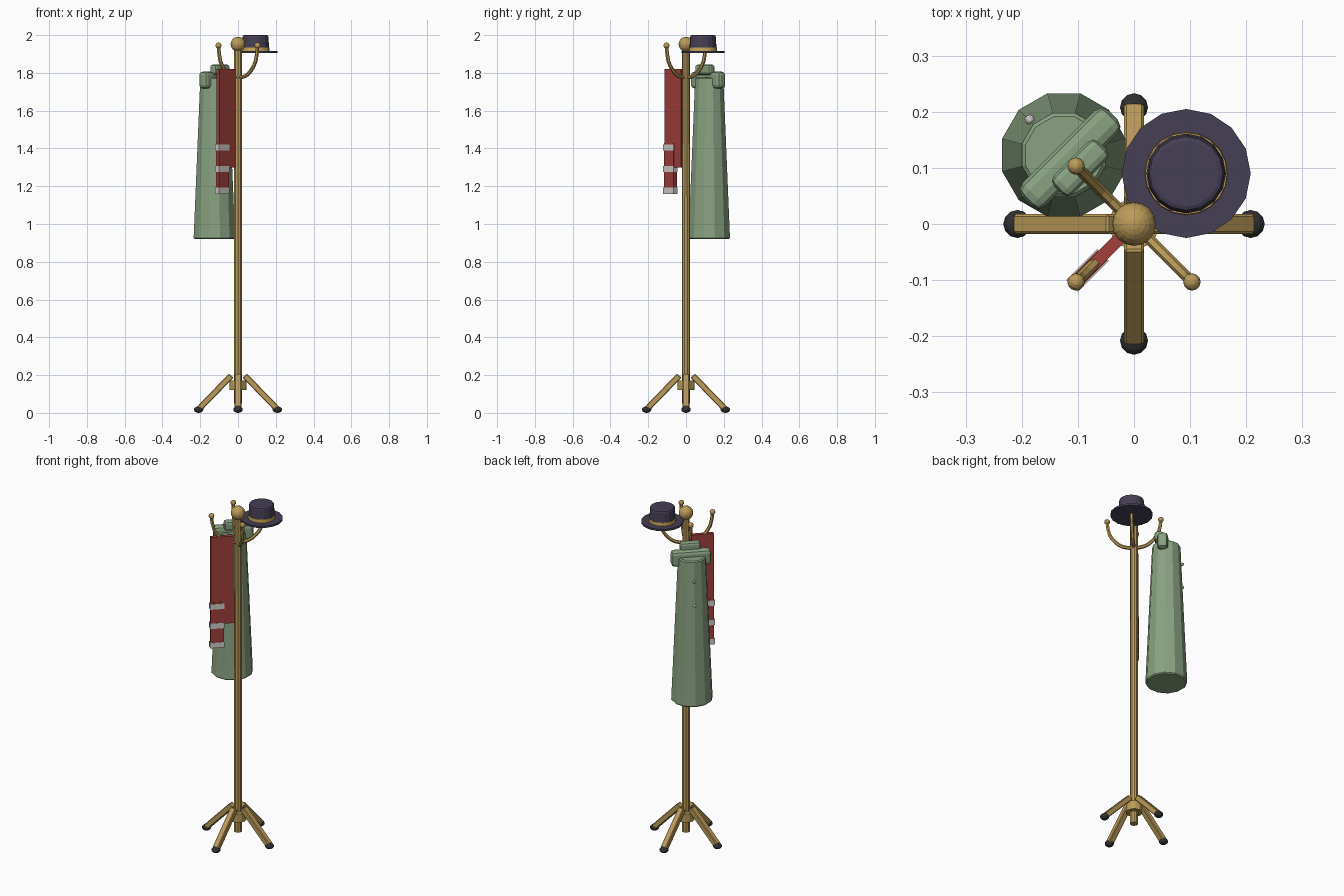
import bpy, math
from mathutils import Vector

if "Cube" in bpy.data.objects:
    bpy.data.objects.remove(bpy.data.objects["Cube"])

D = math.sqrt(0.5)


def material(name, r, g, b):
    m = bpy.data.materials.new(name)
    m.diffuse_color = (r, g, b, 1)
    m.use_nodes = True
    m.node_tree.nodes["Principled BSDF"].inputs["Base Color"].default_value = m.diffuse_color
    return m


WOOD = material("wood", 0.50, 0.33, 0.10)
RUBBER = material("rubber", 0.03, 0.03, 0.03)
GREEN = material("coat_cloth", 0.25, 0.36, 0.22)
RED = material("scarf_cloth", 0.36, 0.05, 0.045)
PALE = material("pale_trim", 0.65, 0.63, 0.60)
NAVY = material("hat_felt", 0.06, 0.05, 0.09)
GOLD = material("hat_ribbon", 0.60, 0.38, 0.10)


def finish(name, mat):
    o = bpy.context.object
    o.name = name
    o.data.materials.append(mat)
    return o


def cone(name, mat, x, y, z0, z1, r0, r1, sides, turn=0):
    bpy.ops.mesh.primitive_cone_add(vertices=sides, radius1=r0, radius2=r1, depth=z1 - z0,
                                    location=(x, y, (z0 + z1) / 2), rotation=(0, 0, turn))
    return finish(name, mat)


def ball(name, mat, loc, r, squash=1, segs=12, rings=8):
    bpy.ops.mesh.primitive_uv_sphere_add(segments=segs, ring_count=rings, radius=r, location=loc)
    bpy.context.object.scale.z = squash
    return finish(name, mat)


def bevel(o, width, segments):
    m = o.modifiers.new("bevel", 'BEVEL')
    m.width, m.segments = width, segments
    m.limit_method = 'ANGLE'
    m.angle_limit = math.radians(50)


def box(name, mat, loc, size, turn, bev=0, segs=2):
    bpy.ops.mesh.primitive_cube_add(size=1, location=loc, rotation=(0, 0, turn))
    o = finish(name, mat)
    o.scale = size
    bpy.ops.object.transform_apply(location=False, rotation=False, scale=True)
    if bev:
        bevel(o, bev, segs)
    return o


# Pole, hub collar and top ball
cone("pole", WOOD, 0, 0, 0.05, 1.93, 0.022, 0.021, 10)
cone("hub_collar", WOOD, 0, 0, 0.12, 0.172, 0.045, 0.045, 12)
ball("top_ball", WOOD, (0, 0, 1.952), 0.039, 1, 16, 12)

# Four splayed legs with rubber feet
for i in range(4):
    a = i * math.pi / 2
    d = Vector((math.cos(a), math.sin(a), 0))
    p0, p1 = d * 0.036 + Vector((0, 0, 0.197)), d * 0.205 + Vector((0, 0, 0.023))
    leg = box(f"leg_{i + 1}", WOOD, (p0 + p1) / 2, (0.032, 0.035, (p1 - p0).length), 0, 0.004, 1)
    leg.rotation_euler = (0, math.atan2(0.169, -0.174), a)
    ball(f"foot_{i + 1}", RUBBER, d * 0.208 + Vector((0, 0, 0.0175)), 0.025, 0.7)

# Four curved hooks with ball tips
PATH = [(0.012, 1.775), (0.06, 1.785), (0.10, 1.815), (0.133, 1.865), (0.146, 1.94)]
for i in range(4):
    a = math.pi / 4 + i * math.pi / 2
    c = bpy.data.curves.new(f"hook_{i + 1}", 'CURVE')
    c.dimensions = '3D'
    c.bevel_depth = 0.010
    c.bevel_resolution = 1
    c.resolution_u = 2
    c.use_fill_caps = True
    s = c.splines.new('BEZIER')
    s.bezier_points.add(len(PATH) - 1)
    for p, (r, z) in zip(s.bezier_points, PATH):
        p.co = (r * math.cos(a), r * math.sin(a), z)
        p.handle_left_type = p.handle_right_type = 'AUTO'
    s.use_smooth = False
    o = bpy.data.objects.new(f"hook_{i + 1}", c)
    bpy.context.collection.objects.link(o)
    bpy.ops.object.select_all(action='DESELECT')
    o.select_set(True)
    bpy.context.view_layer.objects.active = o
    bpy.ops.object.convert(target='MESH')
    finish(f"hook_{i + 1}", WOOD)
    ball(f"hook_tip_{i + 1}", WOOD, (0.146 * math.cos(a), 0.146 * math.sin(a), 1.945), 0.0155)

# Coat: flared body, padded shoulders, neck collar, buttons
Q = math.pi / 4
body = cone("coat_body", GREEN, -0.125, 0.123, 0.92, 1.775, 0.114, 0.077, 12, Q)
bevel(body, 0.006, 1)
box("coat_shoulders", GREEN, (-0.114, 0.117, 1.762), (0.218, 0.058, 0.09), Q, 0.018)
box("coat_collar", GREEN, (-0.096, 0.100, 1.817), (0.112, 0.047, 0.055), Q, 0.014)
for i, z in enumerate((1.66, 1.515)):
    ball(f"coat_button_{i + 1}", PALE, (-0.186, 0.186, z), 0.009, 1, 8, 6)


# Scarf: folded cloth hanging on the front left hook, with striped tail
def scarf(name, mat, r0, r1, z0, z1, thick):
    r = (r0 + r1) / 2
    return box(name, mat, (-r * D, -r * D, (z0 + z1) / 2), (r1 - r0, thick, z1 - z0), Q)


scarf("scarf_drape", RED, 0.028, 0.151, 1.30, 1.82, 0.022)
scarf("scarf_tail", RED, 0.080, 0.153, 1.16, 1.43, 0.025)
for i, z in enumerate((1.39, 1.275, 1.16)):
    scarf(f"scarf_stripe_{i + 1}", PALE, 0.078, 0.156, z, z + 0.032, 0.029)

# Hat resting on the back right hook
HX, HY = 0.093, 0.090
cone("hat_brim", NAVY, HX, HY, 1.904, 1.915, 0.115, 0.115, 16)
cone("hat_band", GOLD, HX, HY, 1.914, 1.935, 0.074, 0.073, 20)
crown = cone("hat_crown", NAVY, HX, HY, 1.91, 2.0, 0.072, 0.068, 16)
bevel(crown, 0.009, 2)
